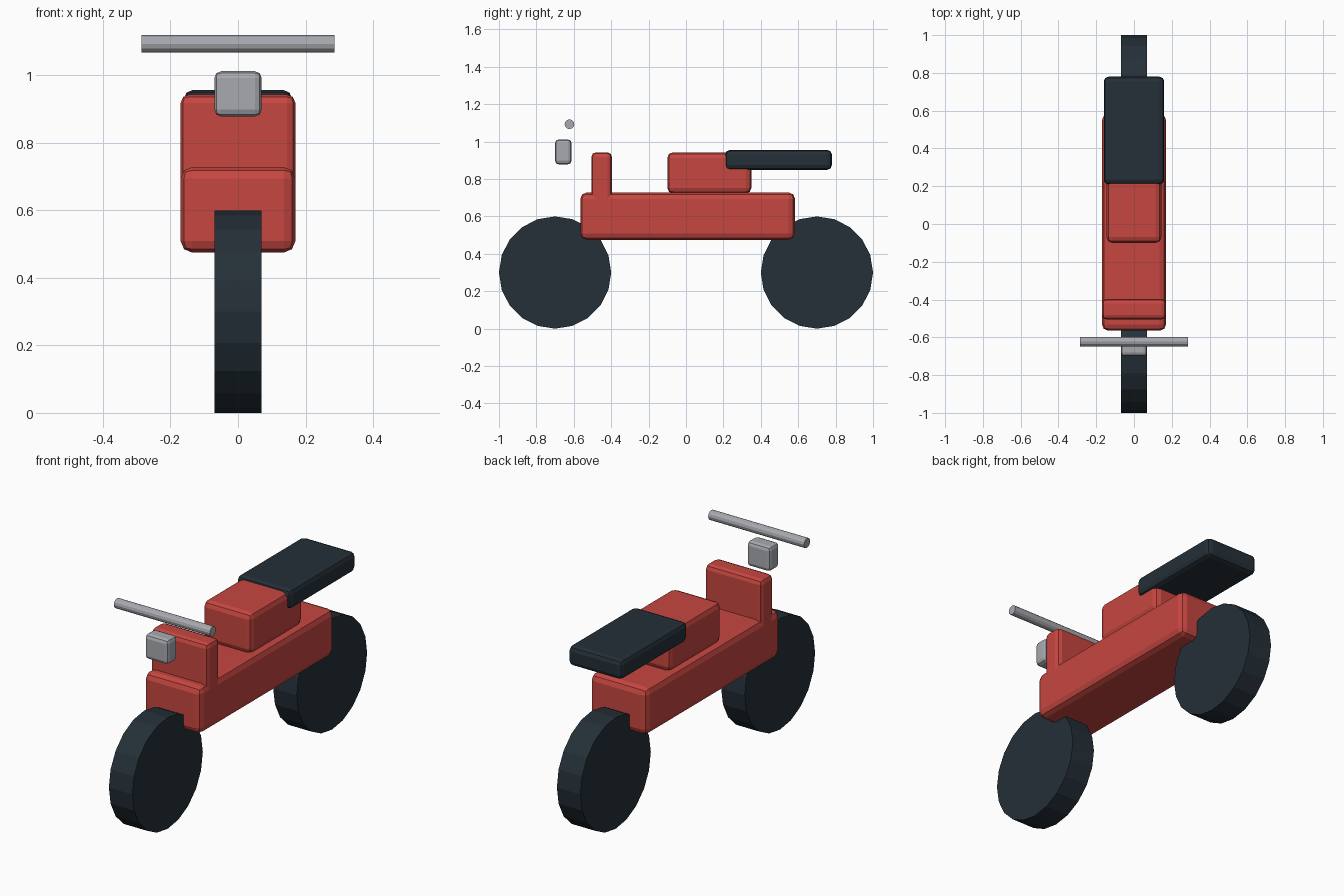
import bpy, math
from mathutils import Matrix
import bmesh

if "Cube" in bpy.data.objects:
    bpy.data.objects.remove(bpy.data.objects["Cube"])


def material(name, rgb):
    m = bpy.data.materials.new(name)
    m.diffuse_color = (*rgb, 1)
    m.use_nodes = True
    m.node_tree.nodes["Principled BSDF"].inputs["Base Color"].default_value = m.diffuse_color
    return m


RED = material("red paint", (0.565, 0.062, 0.051))
DARK = material("dark rubber", (0.018, 0.029, 0.039))
GREY = material("grey metal", (0.39, 0.40, 0.43))


def finish(bm, name, mat):
    me = bpy.data.meshes.new(name)
    bm.to_mesh(me)
    bm.free()
    me.materials.append(mat)
    ob = bpy.data.objects.new(name, me)
    bpy.context.collection.objects.link(ob)
    return ob


def box(name, half_x, y, z, bevel, mat):
    """Rounded box centred on x = 0, spanning the y and z ranges."""
    bm = bmesh.new()
    bmesh.ops.create_cube(bm, size=1)
    size = (2 * half_x, y[1] - y[0], z[1] - z[0])
    mid = (0, sum(y) / 2, sum(z) / 2)
    bmesh.ops.transform(bm, verts=bm.verts,
                        matrix=Matrix.Translation(mid) @ Matrix.Diagonal((*size, 1)))
    bmesh.ops.bevel(bm, geom=bm.edges[:], offset=bevel, segments=2,
                    profile=0.5, affect='EDGES')
    return finish(bm, name, mat)


def rod(name, half_x, y, z, radius, sides, mat):
    """Cylinder lying along x."""
    bm = bmesh.new()
    bmesh.ops.create_cone(bm, cap_ends=True, segments=sides, radius1=radius,
                          radius2=radius, depth=2 * half_x,
                          matrix=Matrix.Translation((0, y, z))
                          @ Matrix.Rotation(math.pi / 2, 4, 'Y'))
    return finish(bm, name, mat)


# Wheels
for name, y in (("front_wheel", -0.70), ("rear_wheel", 0.70)):
    rod(name, 0.07, y, 0.30, 0.30, 20, DARK)

# Red bodywork
box("body", 0.17, (-0.565, 0.583), (0.475, 0.728), 0.034, RED)
box("front_shield", 0.17, (-0.506, -0.396), (0.64, 0.943), 0.025, RED)
box("fuel_tank", 0.145, (-0.10, 0.35), (0.723, 0.943), 0.03, RED)

# Seat
box("seat", 0.16, (0.21, 0.78), (0.849, 0.956), 0.025, DARK)

# Headlight and handlebar
box("headlight", 0.07, (-0.70, -0.612), (0.878, 1.012), 0.02, GREY)
rod("handlebar", 0.286, -0.623, 1.093, 0.026, 12, GREY)
